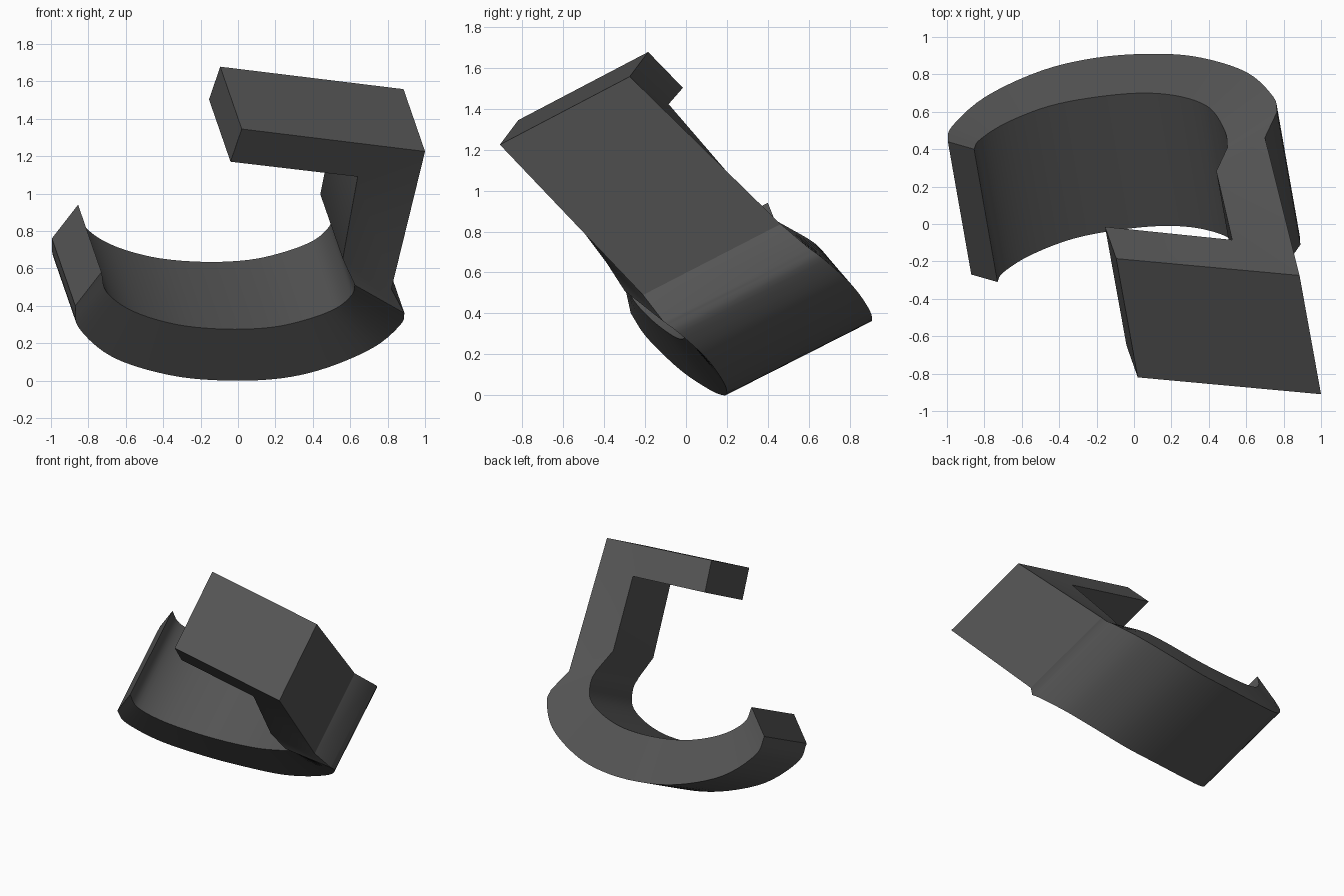
import bpy, bmesh
from mathutils import Vector

if "Cube" in bpy.data.objects:
    bpy.data.objects.remove(bpy.data.objects["Cube"])

# Front-face profile stations: outer point, inner point
hook = [
    ((-.87, -.27, .40), (-.73, -.31, .58)),
    ((-.85, -.19, .28), (-.70, -.26, .47)),
    ((-.67, -.03, .125), (-.56, -.17, .37)),
    ((-.37, .11, .03), (-.33, -.08, .30)),
    ((-.07, .18, .0), (-.07, -.03, .275)),
    ((.23, .20, .012), (.18, -.01, .285)),
    ((.48, .18, .07), (.38, -.03, .33)),
    ((.73, .10, .18), (.53, -.09, .39)),
    ((.87, -.03, .30), (.61, -.21, .46)),
    ((.89, -.11, .36), (.625, -.30, .51)),
]
arm = [
    ((.82, -.21, .49), (.56, -.39, .65)),
    ((1.0, -.91, 1.225), (.64, -.72, 1.09)),
    ((.02, -.82, 1.345), (-.04, -.65, 1.17)),
]
hook_depth = Vector((-.125, .71, .36))
arm_depth = Vector((-.115, .635, .333))


def smooth(points, steps=5):
    """Catmull-Rom curve through the points."""
    p = [Vector(q) for q in points]
    p = [2 * p[0] - p[1]] + p + [2 * p[-1] - p[-2]]
    out = []
    for a, b, c, d in zip(p, p[1:], p[2:], p[3:]):
        for k in range(steps):
            t = k / steps
            out.append(.5 * (2 * b + (c - a) * t + (2 * a - 5 * b + 4 * c - d) * t ** 2
                             + (3 * b - a - 3 * c + d) * t ** 3))
    return out + [p[-2]]


outer = smooth([s[0] for s in hook])
inner = smooth([s[1] for s in hook])
depths = [hook_depth] * len(outer)
for i, (o, n) in enumerate(arm):
    outer.append(Vector(o))
    inner.append(Vector(n))
    depths.append(hook_depth.lerp(arm_depth, .5 if i == 0 else 1))

# Sweep a four-cornered section along hook, stem and top arm
bm = bmesh.new()
rings = [[bm.verts.new(v) for v in (o, n, n + d, o + d)]
         for o, n, d in zip(outer, inner, depths)]
for a, b in zip(rings, rings[1:]):
    for k in range(4):
        m = (k + 1) % 4
        bm.faces.new((a[k], a[m], b[m], b[k]))
bm.faces.new(rings[0])
bm.faces.new(rings[-1])
bmesh.ops.recalc_face_normals(bm, faces=bm.faces)
mesh = bpy.data.meshes.new("hooked_bracket")
bm.to_mesh(mesh)
bm.free()
obj = bpy.data.objects.new("hooked_bracket", mesh)
bpy.context.collection.objects.link(obj)
bpy.context.view_layer.objects.active = obj
obj.select_set(True)
bpy.ops.object.shade_smooth_by_angle(angle=.5)

# Dark mottled finish, taken as its average tone
mat = bpy.data.materials.new("dark_mottled")
mat.diffuse_color = (.09, .09, .09, 1)
mat.use_nodes = True
mat.node_tree.nodes["Principled BSDF"].inputs["Base Color"].default_value = mat.diffuse_color
mesh.materials.append(mat)
